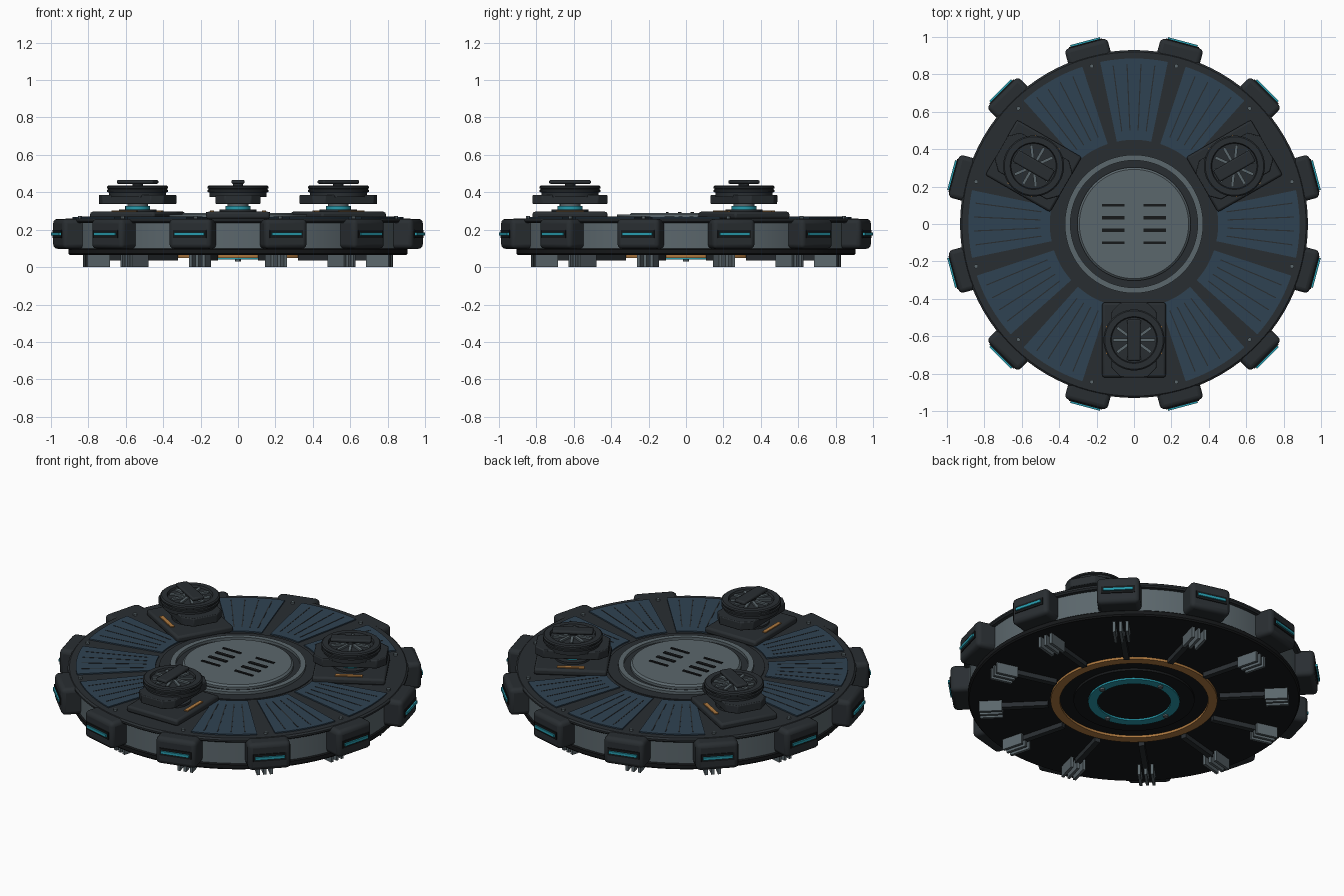
import bpy, bmesh
from math import radians, cos, sin, pi
from mathutils import Matrix

if "Cube" in bpy.data.objects:
    bpy.data.objects.remove(bpy.data.objects["Cube"])

COL = dict(dark=(.022, .027, .031), black=(.008, .009, .01), grey=(.105, .135, .15),
           blue=(.028, .055, .085), cyan=(.02, .33, .42), orange=(.42, .19, .05))
MATS = {}
for k, c in COL.items():
    MATS[k] = bpy.data.materials.new(k)
    MATS[k].diffuse_color = (*c, 1)


def rot(deg):
    return Matrix.Rotation(radians(deg), 4, 'Z')


def finish(name, bm, mat, bevel=0, seg=2):
    bmesh.ops.recalc_face_normals(bm, faces=bm.faces)
    me = bpy.data.meshes.new(name)
    bm.to_mesh(me)
    bm.free()
    ob = bpy.data.objects.new(name, me)
    bpy.context.collection.objects.link(ob)
    me.materials.append(MATS[mat])
    bpy.ops.object.select_all(action='DESELECT')
    ob.select_set(True)
    bpy.context.view_layer.objects.active = ob
    bpy.ops.object.shade_smooth_by_angle(angle=radians(30))
    if bevel:
        m = ob.modifiers.new("bevel", 'BEVEL')
        m.width, m.segments = bevel, seg
    return ob


def box(bm, x, y, z, M=Matrix()):
    """Box from (min, max) pairs, moved by M."""
    T = Matrix.Translation((sum(x) / 2, sum(y) / 2, sum(z) / 2))
    S = Matrix.Diagonal((x[1] - x[0], y[1] - y[0], z[1] - z[0], 1))
    bmesh.ops.create_cube(bm, size=1, matrix=M @ T @ S)


def lathe(bm, prof, M=Matrix(), n=96, closed=False):
    """Revolve (radius, z) points around z; closed joins last to first."""
    rings = []
    for r, z in prof:
        if r == 0:
            rings.append([bm.verts.new(M @ Matrix.Translation((0, 0, z)).translation)] * n)
        else:
            rings.append([bm.verts.new((M @ Matrix.Translation(
                (r * cos(2 * pi * i / n), r * sin(2 * pi * i / n), z))).translation) for i in range(n)])
    pairs = list(zip(rings, rings[1:])) + ([(rings[-1], rings[0])] if closed else [])
    for a, b in pairs:
        for i in range(n):
            j = (i + 1) % n
            bm.faces.new(list(dict.fromkeys((a[i], a[j], b[j], b[i]))))


def disc(bm, r, z0, z1, M=Matrix(), n=48):
    lathe(bm, [(0, z0), (r, z0), (r, z1), (0, z1)], M, n)


def ring(bm, r0, r1, z0, z1, M=Matrix(), n=96):
    lathe(bm, [(r0, z0), (r1, z0), (r1, z1), (r0, z1)], M, n, True)


def prism(bm, pts, z0, z1, M=Matrix()):
    lo = [bm.verts.new((M @ Matrix.Translation((x, y, z0))).translation) for x, y in pts]
    hi = [bm.verts.new((M @ Matrix.Translation((x, y, z1))).translation) for x, y in pts]
    bm.faces.new(lo[::-1])
    bm.faces.new(hi)
    for i in range(len(pts)):
        j = (i + 1) % len(pts)
        bm.faces.new((lo[i], lo[j], hi[j], hi[i]))


def part(name, mat, fn, frames=(Matrix(),), bevel=0, seg=2):
    bm = bmesh.new()
    for M in frames:
        fn(bm, M)
    return finish(name, bm, mat, bevel, seg)


TWELVE = [rot(15 + 30 * i) for i in range(12)]
PANELS = [rot(a) for a in range(0, 360, 30) if a not in (30, 150, 270)]
MODS = [rot(a) @ Matrix.Translation((.62, 0, 0)) for a in (30, 150, 270)]

# hull: side wall, top deck, underside
part("side_wall", 'grey', lambda b, M: ring(b, .6, .9, .09, .24, M))
part("top_deck", 'dark', lambda b, M: lathe(b, [(0, .235), (.92, .235), (.93, .243), (.93, .253), (.92, .261), (0, .261)], M))
part("lower_plate", 'black', lambda b, M: lathe(b, [(0, .1), (.9, .1), (.907, .094), (.907, .072), (.9, .064), (0, .064)], M))

# deck: blue panels, ribs, bolts
def panel(b, M):
    arc = [radians(-11.8 + 23.6 * i / 8) for i in range(9)]
    prism(b, [(.885 * cos(a), .885 * sin(a)) for a in arc] +
          [(.45 * cos(a), .45 * sin(a)) for a in arc[::-1]], .255, .268, M)

def ribs(b, M):
    for a in (-7.5, -2.5, 2.5, 7.5):
        box(b, (.5, .855), (-.003, .003), (.26, .2695), M @ rot(a))

part("solar_panels", 'blue', panel, PANELS)
part("panel_ribs", 'dark', ribs, PANELS)
part("deck_bolts", 'grey', lambda b, M: disc(b, .011, .26, .272, M @ Matrix.Translation((.874, 0, 0)), 12), TWELVE)

# central hatch
part("hatch_surround", 'dark', lambda b, M: ring(b, .28, .43, .255, .266, M))
part("hatch_ring", 'grey', lambda b, M: ring(b, .34, .37, .26, .282, M))
part("hatch_cover", 'grey', lambda b, M: lathe(b, [(0, .26), (.303, .26), (.303, .28), (.292, .29), (0, .29)], M))

def slots(b, M):
    for s in (-1, 1):
        for y in (-.1, -.033, .033, .1):
            w = .01 if abs(y) < .05 else .007
            box(b, sorted((s * .05, s * .17)), (y - w, y + w), (.28, .295), M)

part("hatch_slots", 'black', slots)

# rim pods with light strips
part("rim_pods", 'dark', lambda b, M: box(b, (.865, .998), (-.118, .118), (.098, .258), M), TWELVE, .024, 3)
part("pod_insets", 'black', lambda b, M: box(b, (.95, 1.003), (-.092, .092), (.155, .198), M), TWELVE)
part("pod_lights", 'cyan', lambda b, M: box(b, (.95, 1.012), (-.082, .082), (.168, .184), M), TWELVE)

# underside: rings, hub, spokes, cooling fins, bolts
part("amber_ring", 'orange', lambda b, M: ring(b, .405, .455, .05, .07, M))
part("underside_hub", 'black', lambda b, M: disc(b, .33, .05, .07, M, 96))
part("light_ring", 'cyan', lambda b, M: ring(b, .2, .25, .04, .06, M))
part("hub_bolts", 'grey', lambda b, M: disc(b, .015, .03, .055, M @ Matrix.Translation((.225, 0, 0)), 12),
     [rot(90 * i) for i in range(4)])
part("underside_spokes", 'dark', lambda b, M: box(b, (.47, .73), (-.016, .016), (.036, .07), M), TWELVE)

def fins(b, M):
    for t in (-.036, 0, .036):
        box(b, (.72, .845), (t - .008, t + .008), (0, .08), M)

part("cooling_fins", 'grey', fins, TWELVE)

# thruster modules (local x is radial)
part("module_base", 'dark', lambda b, M: box(b, (-.2, .2), (-.17, .17), (.258, .296), M), MODS, .012)

def strips(b, M):
    for s in (-1, 1):
        box(b, (-.075, .075), (s * .138 - .011, s * .138 + .011), (.29, .302), M)

part("module_strips", 'orange', strips, MODS)
part("module_collar", 'dark', lambda b, M: disc(b, .1, .29, .308, M), MODS)
part("module_light", 'cyan', lambda b, M: disc(b, .066, .305, .328, M), MODS)
part("module_neck", 'grey', lambda b, M: disc(b, .055, .32, .345, M), MODS)

YOKE = [(.2, .07), (.15, .12), (-.15, .12), (-.2, .07), (-.2, -.07), (-.15, -.12), (.15, -.12), (.2, -.07)]
part("module_yoke", 'dark', lambda b, M: prism(b, YOKE, .337, .386, M), MODS, .005)
part("module_drum", 'dark', lambda b, M: lathe(b, [
    (0, .375), (.152, .375), (.152, .398), (.163, .402), (.163, .412), (.157, .415),
    (.157, .419), (.163, .422), (.163, .43), (.156, .436), (.125, .436), (.12, .424), (0, .424)], M, 64), MODS)

def blades(b, M):
    for i in range(10):
        box(b, (.02, .112), (-.008, .008), (.42, .434), M @ rot(36 * i + 18))

part("fan_blades", 'grey', blades, MODS)
part("fan_hub", 'dark', lambda b, M: disc(b, .028, .42, .45, M, 24), MODS)
part("fan_bar", 'dark', lambda b, M: box(b, (-.112, .112), (-.035, .035), (.445, .466), M), MODS, .008)

for m in bpy.data.materials:
    if m.users and not m.is_grease_pencil:
        m.use_nodes = True
        m.node_tree.nodes["Principled BSDF"].inputs["Base Color"].default_value = m.diffuse_color
